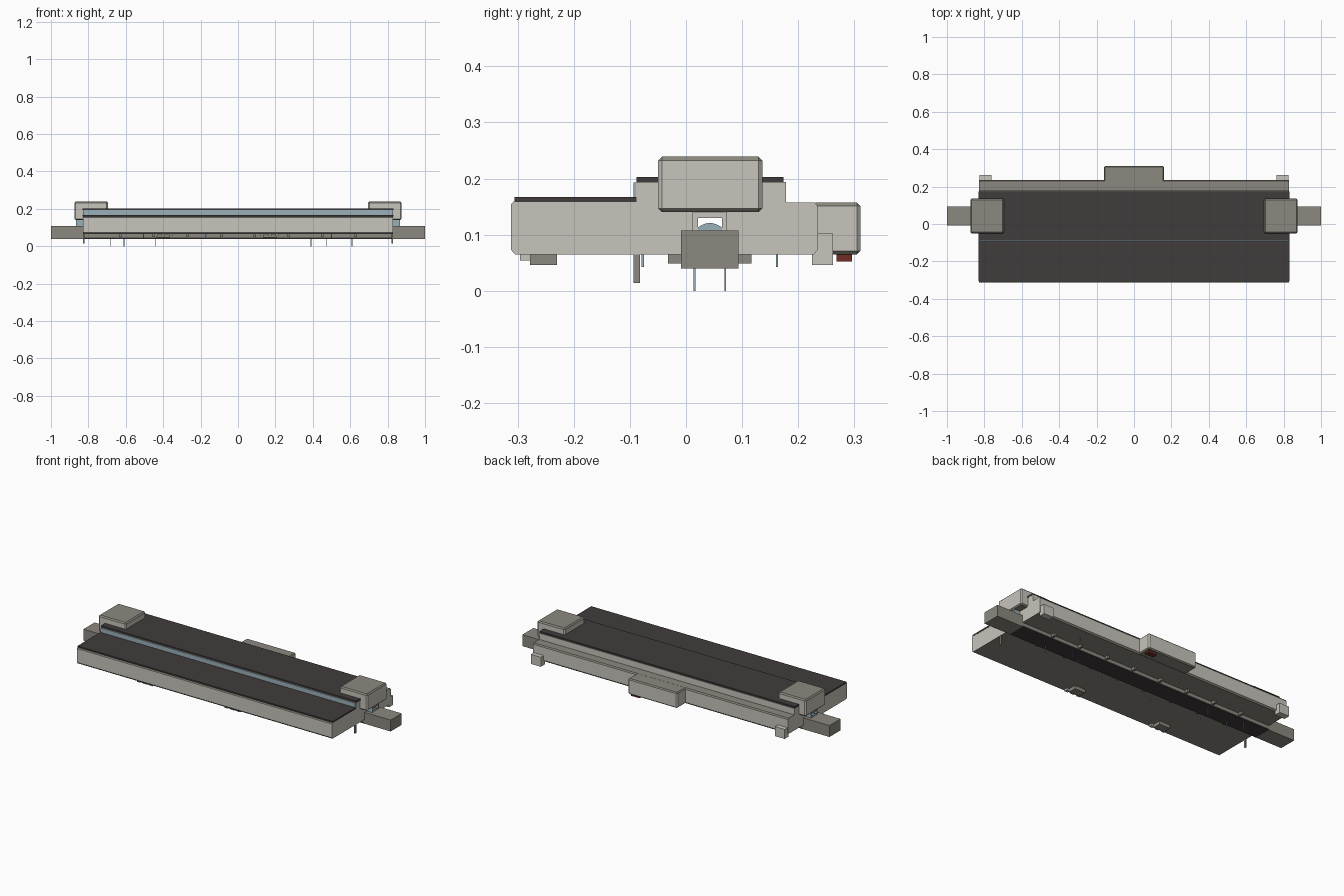
import bpy, bmesh, math

if "Cube" in bpy.data.objects:
    bpy.data.objects.remove(bpy.data.objects["Cube"])


def mat(name, r, g, b):
    m = bpy.data.materials.new(name)
    m.diffuse_color = (r, g, b, 1)
    m.use_nodes = True
    m.node_tree.nodes["Principled BSDF"].inputs["Base Color"].default_value = m.diffuse_color
    return m


BEIGE = mat("light_beige", 0.575, 0.555, 0.5)
TAUPE = mat("taupe", 0.26, 0.25, 0.212)
DARK = mat("dark_roof", 0.053, 0.045, 0.044)
BLUE = mat("glass_blue", 0.33, 0.44, 0.49)
RED = mat("red", 0.16, 0.026, 0.017)


def finish(bm, name, mats, rule=None):
    bmesh.ops.recalc_face_normals(bm, faces=bm.faces[:])
    bm.normal_update()
    if rule:
        for f in bm.faces:
            f.material_index = rule(f)
    me = bpy.data.meshes.new(name)
    bm.to_mesh(me)
    bm.free()
    for m in mats:
        me.materials.append(m)
    ob = bpy.data.objects.new(name, me)
    bpy.context.collection.objects.link(ob)
    return ob


def box(name, xr, yr, zr, mats, bevel=0, rule=None):
    bm = bmesh.new()
    bmesh.ops.create_cube(bm, size=1)
    for v in bm.verts:
        for i, (lo, hi) in enumerate((xr, yr, zr)):
            v.co[i] = lo if v.co[i] < 0 else hi
    if bevel:
        bmesh.ops.bevel(bm, geom=bm.edges[:], offset=bevel, segments=1, affect='EDGES')
    return finish(bm, name, mats, rule)


def extrude_x(name, profile, x0, x1, mats, rule=None):
    bm = bmesh.new()
    face = bm.faces.new([bm.verts.new((x0, y, z)) for y, z in profile])
    res = bmesh.ops.extrude_face_region(bm, geom=[face])
    for v in res["geom"]:
        if isinstance(v, bmesh.types.BMVert):
            v.co.x = x1
    return finish(bm, name, mats, rule)


def shell_rule(f):
    # Tops, bottoms and chamfers are taupe, walls are beige
    return 1 if abs(f.normal.z) > 0.3 else 0


# Stepped hall, with a narrow passage cut along its length
hall_profile = [(-0.305, 0.065), (-0.312, 0.073), (-0.312, 0.154), (-0.307, 0.159),
                (-0.089, 0.159), (-0.089, 0.194), (0.178, 0.194), (0.178, 0.157),
                (0.23, 0.157), (0.235, 0.15), (0.235, 0.073), (0.228, 0.065)]
hall = extrude_x("main_hall", hall_profile, -0.83, 0.83, [BEIGE, TAUPE], shell_rule)
cutter = box("passage_cutter", (-1.1, 1.1), (0.021, 0.064), (0.09, 0.13), [BEIGE])
cutter.hide_render = True
cutter.display_type = 'WIRE'
cut = hall.modifiers.new("passage", 'BOOLEAN')
cut.object = cutter
cut.operation = 'DIFFERENCE'
cut.solver = 'EXACT'

# Roof plates and long window band
box("front_roof", (-0.831, 0.831), (-0.306, -0.088), (0.158, 0.167), [DARK])
box("upper_roof", (-0.831, 0.831), (-0.088, 0.174), (0.193, 0.203), [DARK])
box("window_band", (-0.828, 0.828), (-0.094, -0.087), (0.166, 0.193), [BLUE])

# Rear annex
box("rear_annex", (-0.16, 0.16), (0.225, 0.311), (0.065, 0.157), [BEIGE, TAUPE],
    0.006, shell_rule)
box("red_vent", (0.095, 0.15), (0.268, 0.296), (0.052, 0.067), [RED])

# Track beam through the hall, with a dark strip beneath and a glass vault above
box("track_beam", (-0.84, 0.84), (-0.009, 0.094), (0.048, 0.107), [TAUPE])
box("beam_strip", (-0.83, 0.83), (-0.009, 0.094), (0.04, 0.048), [DARK])
vault = [(0.021, 0.1)]
for i in range(7):
    t = i / 6
    vault.append((0.021 + 0.043 * t, 0.113 + 0.008 * math.sin(math.pi * t)))
vault.append((0.064, 0.1))
extrude_x("glass_vault", vault, -0.864, 0.864, [BLUE])

# Parts repeated at both ends
for s, side in ((-1, "left"), (1, "right")):
    def span(a, b):
        return tuple(sorted((s * a, s * b)))

    box(side + "_beam_end", span(0.83, 1), (-0.009, 0.094), (0.04, 0.107), [TAUPE])
    box(side + "_tower", span(0.695, 0.875), (-0.05, 0.136), (0.14, 0.239), [BEIGE, TAUPE],
        0.007, shell_rule)
    for n, y in (("front", 0.0165), ("rear", 0.0685)):
        box(f"{side}_{n}_portal_cheek", span(0.825, 0.866), (y - 0.0045, y + 0.0045),
            (0.106, 0.142), [BEIGE, BLUE], 0, lambda f: 1 if abs(f.normal.y) > 0.5 else 0)
    box(side + "_portal_lintel", span(0.825, 0.864), (0.0125, 0.0725), (0.13, 0.142), [BEIGE])
    box(side + "_rear_box", span(0.762, 0.826), (0.225, 0.262), (0.046, 0.102), [BEIGE])
    box(side + "_post", span(0.822, 0.828), (-0.094, -0.082), (0.014, 0.07), [TAUPE])

# Thin rods below the beam and the hall
for i, x in enumerate((-0.68, -0.61, -0.44, 0.39, 0.475, 0.61)):
    y = 0.015 if i % 2 else 0.07
    box(f"beam_rod_{i}", (x - 0.002, x + 0.002), (y - 0.0015, y + 0.0015), (0, 0.045), [BLUE])
for i, x in enumerate((-0.505, -0.17, 0.16, 0.5)):
    for n, y in (("front", -0.077), ("rear", 0.162)):
        box(f"{n}_rod_{i}", (x - 0.003, x + 0.003), (y - 0.002, y + 0.002),
            (0.042, 0.067), [BLUE])

# Small brackets on both sides of the beam
for i in range(8):
    x = -0.63 + 0.18 * i
    box(f"front_bracket_{i}", (x - 0.006, x + 0.006), (-0.032, -0.008), (0.049, 0.067), [TAUPE])
    box(f"rear_bracket_{i}", (x - 0.006, x + 0.006), (0.093, 0.117), (0.049, 0.067), [TAUPE])

# Service units under the front slab
for i, x in enumerate((-0.4, 0.17)):
    box(f"service_unit_{i}", (x - 0.035, x + 0.035), (-0.278, -0.23), (0.046, 0.067), [TAUPE])
    for k in range(3):
        cx = x - 0.04 + 0.04 * k
        box(f"service_pod_{i}_{k}", (cx - 0.01, cx + 0.01), (-0.296, -0.277),
            (0.054, 0.067), [BEIGE])
